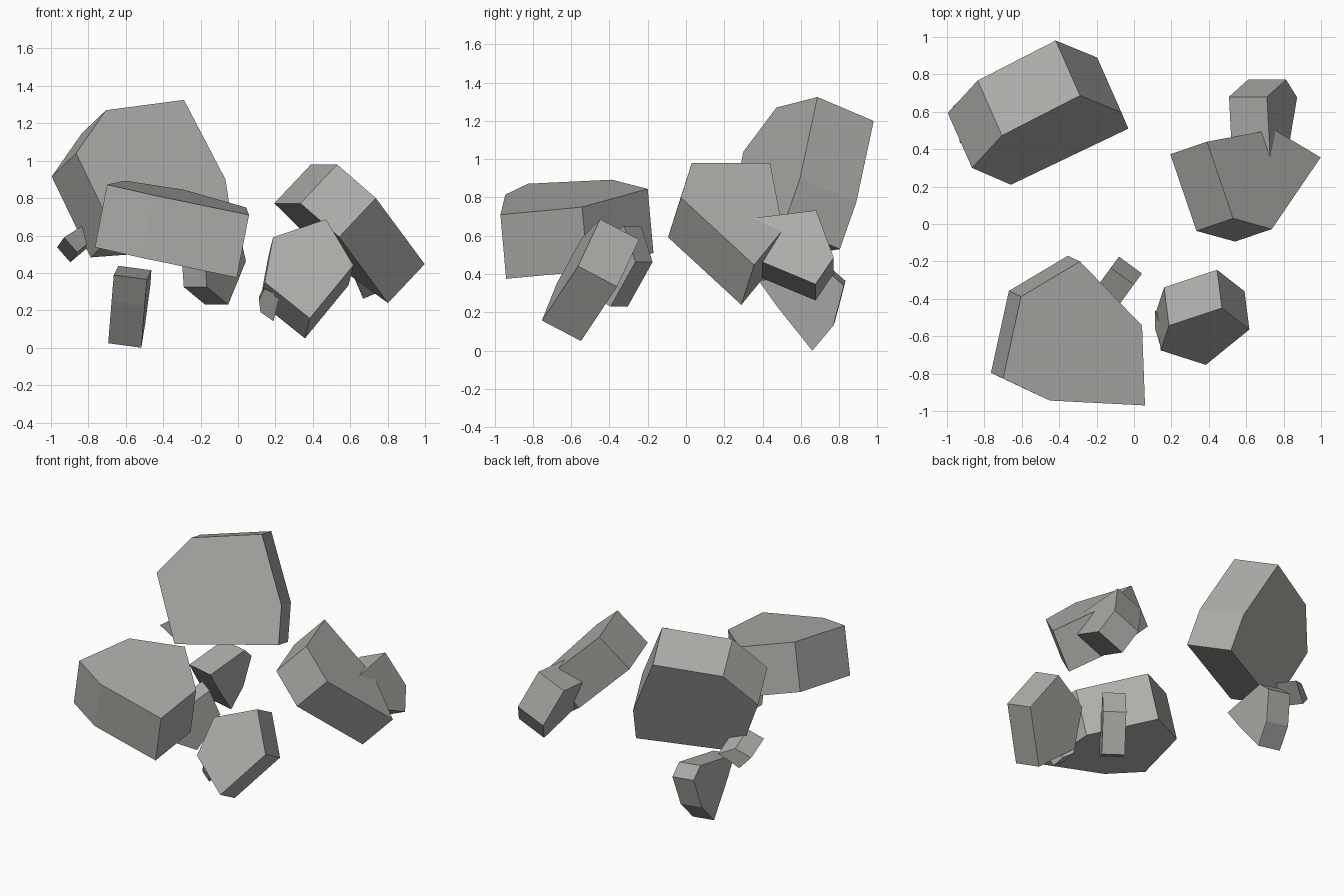
import bpy, bmesh
from mathutils import Vector

# Warm dark stone shared by every rock
stone = bpy.data.materials.new("stone")
stone.diffuse_color = (.43, .42, .395, 1)


def shard(name, outline, push):
    """Flat polygon outline pushed along a vector into a closed angular block."""
    bm = bmesh.new()
    face = bm.faces.new([bm.verts.new(p) for p in outline])
    out = bmesh.ops.extrude_face_region(bm, geom=[face], use_keep_orig=True)
    moved = [g for g in out["geom"] if isinstance(g, bmesh.types.BMVert)]
    bmesh.ops.translate(bm, verts=moved, vec=Vector(push))
    bmesh.ops.recalc_face_normals(bm, faces=bm.faces)
    mesh = bpy.data.meshes.new(name)
    bm.to_mesh(mesh)
    bm.free()
    mesh.materials.append(stone)
    obj = bpy.data.objects.new(name, mesh)
    bpy.context.collection.objects.link(obj)
    return obj


# Large hexagonal slab, back left
shard("large_back_rock",
      [(-.866, .30, 1.04), (-.706, .473, 1.27), (-.289, .687, 1.325),
       (-.067, .596, .90), (-.03, .51, .655), (-.658, .21, .608)],
      (-.13, .294, -.125))

# Flat hexagonal slab, front left
shard("flat_front_rock",
      [(-.289, -.20, .845), (.043, -.543, .75), (.059, -.97, .71),
       (-.449, -.944, .815), (-.70, -.826, .872), (-.604, -.388, .893)],
      (-.065, .03, -.335))

# Pentagonal block, front right
shard("front_right_rock",
      [(.187, -.543, .59), (.47, -.449, .687), (.617, -.564, .441),
       (.384, -.753, .157), (.143, -.676, .35)],
      (-.026, .204, -.107))

# Leaning pentagonal slab, right
shard("leaning_right_rock",
      [(.53, .03, .98), (.737, -.027, .80), (.998, .356, .447),
       (.746, .506, .63), (.39, .44, .98)],
      (-.196, -.067, -.208))

# Block piercing the leaning slab
shard("back_right_rock",
      [(.711, .68, .733), (.813, .772, .487), (.872, .677, .347),
       (.80, .25, .525), (.733, .25, .68)],
      (-.203, 0, -.085))

# Low wedge under the large slab; it touches the ground
low = [(.48, .225), (.66, .0), (.77, .13), (.825, .34), (.74, .414), (.38, .365)]
shard("low_wedge_rock", [(-.55 + .05 * y + .12 * z, y, z) for y, z in low],
      (-.177, .009, .024))

# Wedge under the flat slab, outlined in its own upright plane
wedge = [(-.35, .23), (-.189, .463), (-.263, .65), (-.56, .46), (-.544, .325)]
shard("centre_wedge_rock",
      [(.154 + .59 * u, -.112 + .807 * u, z) for u, z in wedge],
      (-.123, .09, 0))

# Small chips
shard("left_chip",
      [(-.93, .43, .59), (-.835, .48, .65), (-.74, .54, .61),
       (-.80, .50, .56), (-.86, .47, .51)],
      (-.037, .20, -.053))
shard("right_chip",
      [(.142, -.655, .315), (.222, -.66, .275), (.19, -.60, .142),
       (.12, -.58, .19), (.112, -.56, .254)],
      (0, .10, .02))
